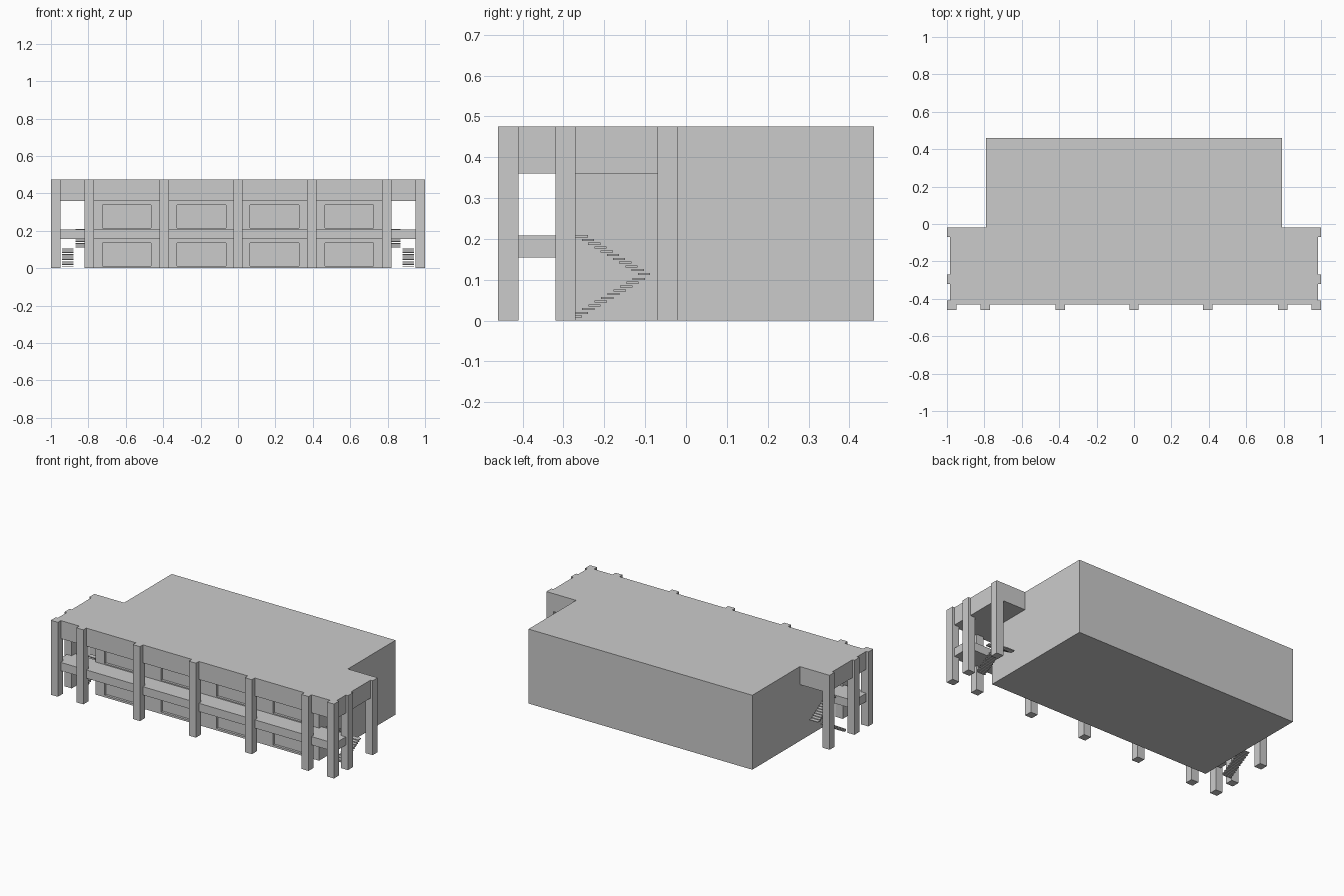
import bpy, bmesh

if "Cube" in bpy.data.objects:
    bpy.data.objects.remove(bpy.data.objects["Cube"])

H = 0.475          # overall height
WALL_Y = -0.31     # front wall of the main block


def add_box(bm, x0, x1, y0, y1, z0, z1):
    vs = bmesh.ops.create_cube(bm, size=1)["verts"]
    for v in vs:
        v.co = ((x0 + x1) / 2 + v.co.x * (x1 - x0),
                (y0 + y1) / 2 + v.co.y * (y1 - y0),
                (z0 + z1) / 2 + v.co.z * (z1 - z0))


def finish(name, bm):
    me = bpy.data.meshes.new(name)
    bmesh.ops.recalc_face_normals(bm, faces=bm.faces)
    bm.to_mesh(me)
    bm.free()
    ob = bpy.data.objects.new(name, me)
    bpy.context.collection.objects.link(ob)
    return ob


def boxes(name, items):
    bm = bmesh.new()
    for b in items:
        add_box(bm, *b)
    return finish(name, bm)


def slab(name, outline, z0, z1):
    bm = bmesh.new()
    face = bm.faces.new([bm.verts.new((x, y, z0)) for x, y in outline])
    top = bmesh.ops.extrude_face_region(bm, geom=[face])["geom"]
    for v in top:
        if isinstance(v, bmesh.types.BMVert):
            v.co.z = z1
    return finish(name, bm)


# Main block with recessed windows
block = boxes("main_block", [(-0.79, 0.79, WALL_Y, 0.46, 0, H)])
windows = boxes("window_cutter", [
    (x - 0.13, x + 0.13, WALL_Y - 0.05, WALL_Y + 0.015, z, z + 0.122)
    for x in (-0.595, -0.195, 0.195, 0.595) for z in (0.013, 0.215)])
cut = block.modifiers.new("windows", 'BOOLEAN')
cut.object = windows
cut.solver = 'EXACT'
windows.hide_render = True
windows.hide_viewport = True

# Roof canopy wrapping round the front and both stair wings
slab("roof_canopy", [(-0.985, -0.43), (0.985, -0.43), (0.985, -0.02),
                     (0.79, -0.02), (0.79, WALL_Y), (-0.79, WALL_Y),
                     (-0.79, -0.02), (-0.985, -0.02)], 0.36, H)

# Upper walkway
slab("walkway", [(-0.985, -0.43), (0.985, -0.43), (0.985, -0.285),
                 (0.79, -0.285), (0.79, WALL_Y), (-0.79, WALL_Y),
                 (-0.79, -0.285), (-0.985, -0.285)], 0.155, 0.208)

# Columns along the front and down the wing sides
boxes("front_columns", [(x - 0.025, x + 0.025, -0.46, -0.41, 0, H)
                        for x in (-0.975, -0.795, -0.395, 0, 0.395, 0.795, 0.975)])
boxes("side_columns", [(x - 0.025, x + 0.025, y, y + 0.05, 0, H)
                       for x in (-0.975, 0.975) for y in (-0.32, -0.07)])

# Open-tread stairs: lower flight runs back, upper flight returns
treads = [(0.88, 0.94, -0.27, -0.255, 0.008, 0.013)]
for k in range(10):
    y, z = -0.27 + 0.0155 * k, 0.0165 + 0.0092 * k
    treads.append((0.88, 0.94, y, y + 0.03, z, z + 0.005))
for k in range(11):
    y, z = -0.118 - 0.0152 * k, 0.112 + 0.0092 * k
    treads.append((0.81, 0.87, y, y + 0.03, z, z + 0.005))
boxes("right_stairs", treads)
boxes("left_stairs", [(-b, -a, *rest) for a, b, *rest in treads])
